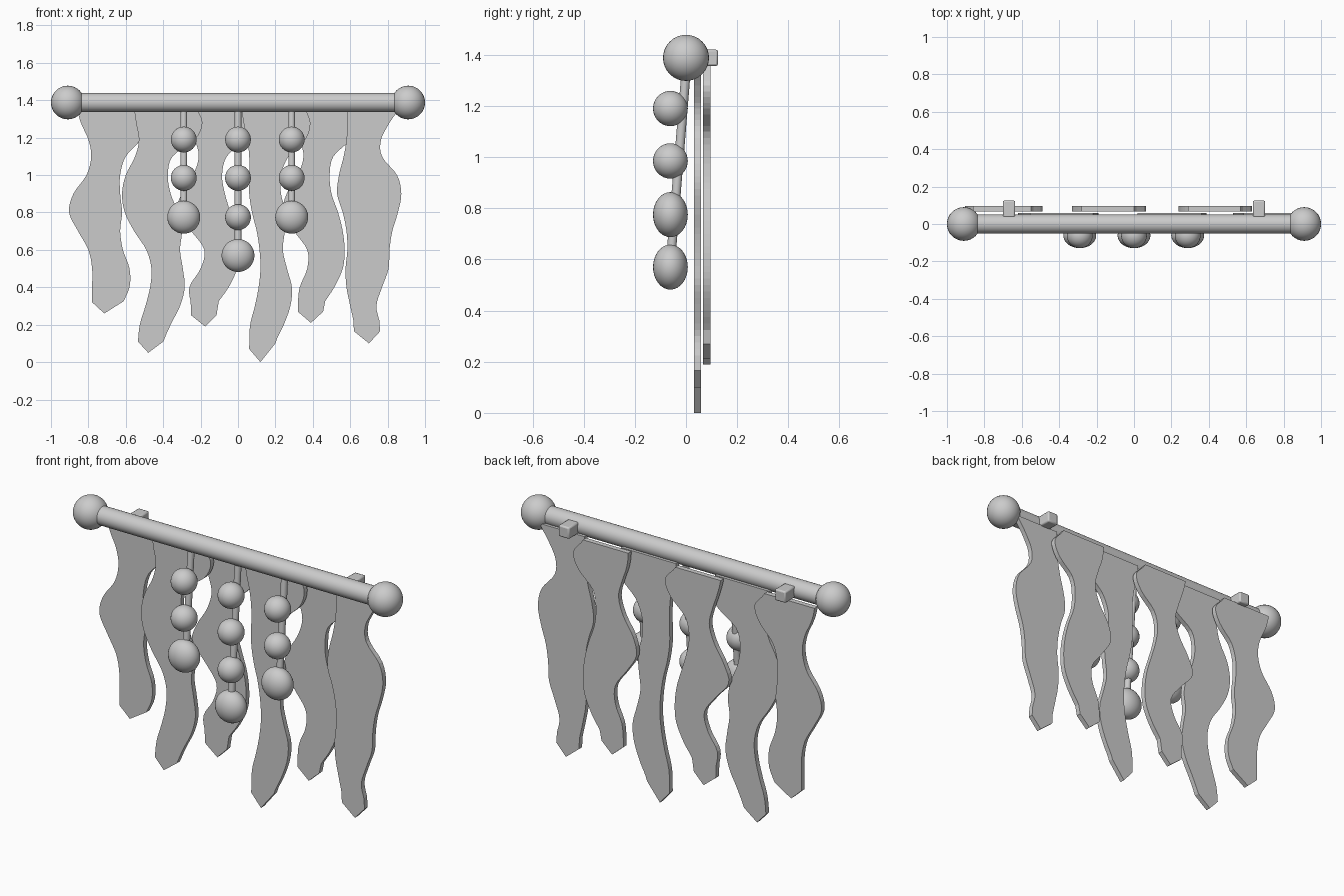
import bpy, bmesh
from mathutils import Vector

if "Cube" in bpy.data.objects:
    bpy.data.objects.remove(bpy.data.objects["Cube"])

grey = bpy.data.materials.new("plain grey")
grey.diffuse_color = (0.6, 0.6, 0.6, 1)
grey.use_nodes = True
grey.node_tree.nodes["Principled BSDF"].inputs["Base Color"].default_value = grey.diffuse_color


def finish(name, smooth=True):
    o = bpy.context.object
    o.name = name
    o.data.materials.append(grey)
    if smooth:
        bpy.ops.object.shade_smooth_by_angle()
    return o


def rod(name, a, b, r):
    a, b = Vector(a), Vector(b)
    bpy.ops.mesh.primitive_cylinder_add(vertices=32, radius=r, depth=(b - a).length, location=(a + b) / 2)
    bpy.context.object.rotation_euler = (b - a).to_track_quat('Z', 'Y').to_euler()
    finish(name)


def ball(name, loc, scale):
    bpy.ops.mesh.primitive_uv_sphere_add(segments=32, ring_count=16, radius=1, location=loc)
    bpy.context.object.scale = scale
    finish(name)


def spline(p, i, t):
    # Smooth interpolation between samples i and i + 1
    a, b, c, d = p[max(i - 1, 0)], p[i], p[i + 1], p[min(i + 2, len(p) - 1)]
    return b + 0.5 * t * (c - a + t * (2 * a - 5 * b + 4 * c - d + t * (3 * (b - c) + d - a)))


LEVELS = [1.36, 1.28, 1.19, 1.1, 1.0, 0.9, 0.8, 0.7, 0.6, 0.5, 0.4, 0.3, 0.2, 0.1]


def strip(name, y, left, right, ends, tip):
    """Wavy hanging strip: edge x values at LEVELS, then heights of the two lower corners and the tip."""
    bm = bmesh.new()
    n, sub = len(left), 4
    rows = []
    for i in range(n - 1):
        for k in range(sub + (i == n - 2)):
            t = k / sub
            z = LEVELS[i] + (LEVELS[i + 1] - LEVELS[i]) * t
            rows.append([spline(left, i, t), z, spline(right, i, t), z])
    rows[-1][1], rows[-1][3] = ends
    verts = [(bm.verts.new((a, y, za)), bm.verts.new((b, y, zb))) for a, za, b, zb in rows]
    faces = [bm.faces.new((p[0], q[0], q[1], p[1])) for p, q in zip(verts, verts[1:])]
    end = bm.verts.new((tip[0], y, tip[1]))
    faces.append(bm.faces.new((verts[-1][0], end, verts[-1][1])))
    ext = bmesh.ops.extrude_face_region(bm, geom=faces, use_keep_orig=True)
    for v in ext["geom"]:
        if isinstance(v, bmesh.types.BMVert):
            v.co.y += 0.028
    bmesh.ops.recalc_face_normals(bm, faces=bm.faces)
    me = bpy.data.meshes.new(name)
    bm.to_mesh(me)
    bm.free()
    o = bpy.data.objects.new(name, me)
    bpy.context.collection.objects.link(o)
    me.materials.append(grey)


# Bar, end balls and wall brackets
Z = 1.388
rod("bar", (-0.86, 0, Z), (0.86, 0, Z), 0.051)
for side, s in (("left", -1), ("right", 1)):
    ball(side + "_end_ball", (s * 0.91, 0, Z), (0.09,) * 3)
    bpy.ops.mesh.primitive_cube_add(size=1, location=(s * 0.668, 0.08, Z))
    o = bpy.context.object
    o.scale = (0.066, 0.09, 0.064)
    bpy.ops.object.transform_apply(location=False, scale=True)
    m = o.modifiers.new("bevel", 'BEVEL')
    m.width, m.segments = 0.008, 2
    finish(side + "_bracket")

# Bead strands, each ending in a larger bead
for name, x, heights in (("left", -0.29, (1.19, 0.985, 0.775)),
                         ("middle", 0, (1.19, 0.985, 0.775, 0.57)),
                         ("right", 0.287, (1.19, 0.985, 0.775))):
    zl = heights[-1]
    rod(name + "_string", (x, 0.003, 1.37), (x, 0.003 - 0.065 * (1.37 - zl) / 0.8, zl), 0.018)
    for z in heights:
        r = 0.088 if z == zl else 0.069
        ball(name + "_bead", (x, -0.061, z), (r, 0.068, r))

# Back layer of strips
BACK, FRONT = 0.067, 0.031
strip("back_strip_left", BACK,
      [-0.86, -0.84, -0.80, -0.785, -0.81, -0.88, -0.903, -0.855, -0.80, -0.78, -0.78, -0.78],
      [-0.55, -0.49, -0.52, -0.60, -0.63, -0.63, -0.62, -0.63, -0.615, -0.58, -0.58, -0.62],
      (0.32, 0.32), (-0.715, 0.26))
strip("back_strip_middle", BACK,
      [-0.28, -0.26, -0.23, -0.21, -0.24, -0.30, -0.33, -0.25, -0.18, -0.20, -0.26, -0.25],
      [0.0, 0.063, 0.03, -0.06, -0.085, -0.07, -0.04, -0.01, 0.003, -0.005, -0.05, -0.115],
      (0.25, 0.25), (-0.175, 0.19))
strip("back_strip_right", BACK,
      [0.29, 0.30, 0.33, 0.35, 0.32, 0.26, 0.24, 0.30, 0.37, 0.37, 0.33, 0.32],
      [0.57, 0.63, 0.60, 0.51, 0.49, 0.50, 0.535, 0.56, 0.57, 0.56, 0.515, 0.455],
      (0.27, 0.27), (0.39, 0.21))

# Front layer of strips
strip("front_strip_left", FRONT,
      [-0.555, -0.545, -0.53, -0.55, -0.60, -0.62, -0.605, -0.555, -0.49, -0.463, -0.47, -0.495, -0.525, -0.535],
      [-0.22, -0.19, -0.23, -0.35, -0.375, -0.36, -0.32, -0.30, -0.31, -0.295, -0.285, -0.31, -0.36, -0.40],
      (0.11, 0.11), (-0.48, 0.05))
strip("front_strip_middle", FRONT,
      [0.02, 0.03, 0.05, 0.06, 0.06, 0.06, 0.075, 0.10, 0.115, 0.12, 0.11, 0.09, 0.065, 0.06],
      [0.36, 0.387, 0.36, 0.27, 0.23, 0.23, 0.255, 0.25, 0.24, 0.262, 0.288, 0.28, 0.245, 0.20],
      (0.07, 0.10), (0.12, 0.0))
strip("front_strip_right", FRONT,
      [0.585, 0.585, 0.58, 0.565, 0.54, 0.53, 0.56, 0.58, 0.585, 0.575, 0.58, 0.60, 0.62],
      [0.86, 0.81, 0.765, 0.77, 0.85, 0.873, 0.855, 0.825, 0.81, 0.805, 0.77, 0.74, 0.76],
      (0.165, 0.165), (0.70, 0.10))
